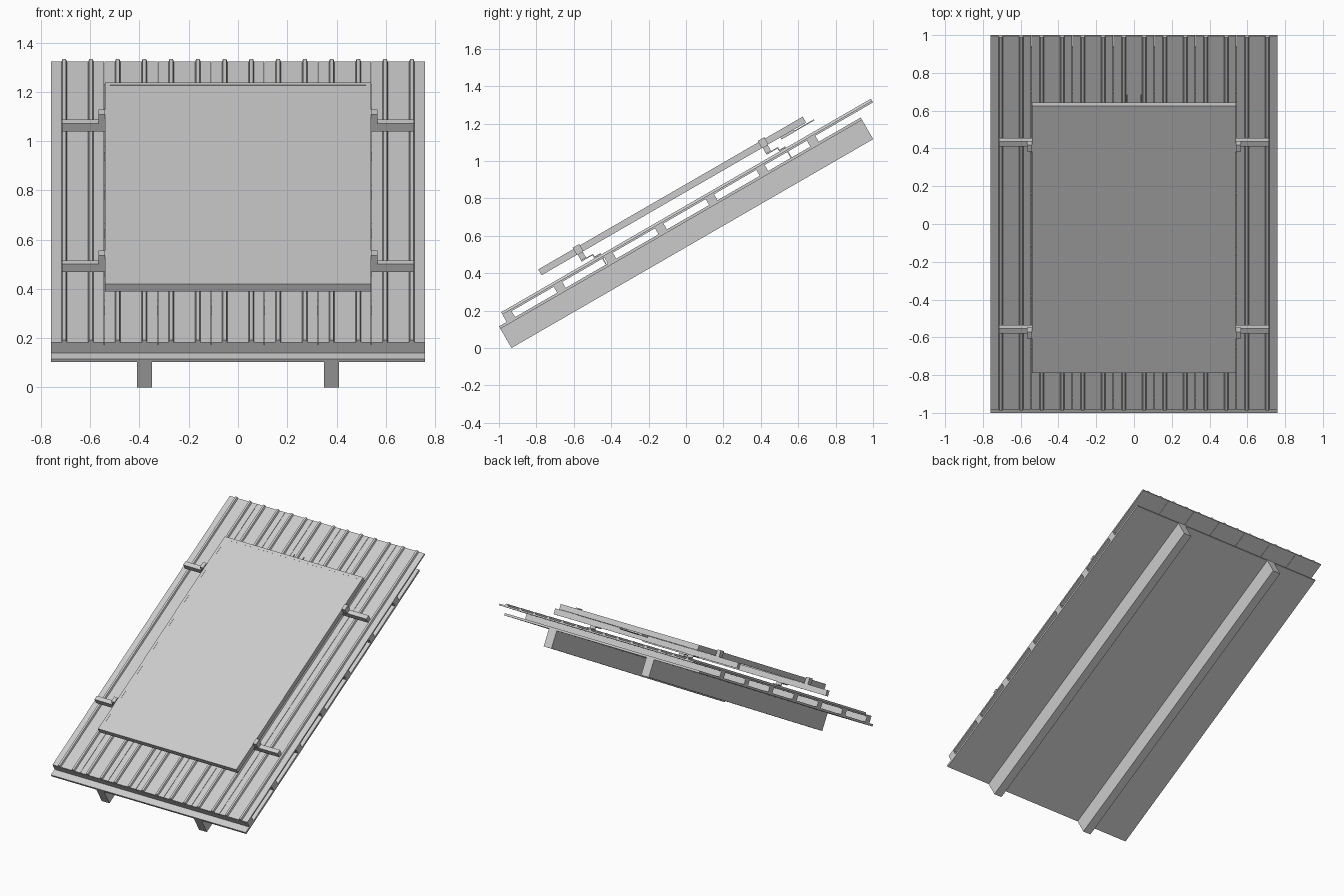
import bpy, bmesh, math
from mathutils import Matrix, Vector

if "Cube" in bpy.data.objects:
    bpy.data.objects.remove(bpy.data.objects["Cube"])

# Everything is laid out flat in roof space (x across, u up the slope, n normal), then pitched 30 degrees
PITCH = Matrix.Rotation(math.radians(30), 4, 'X')


def finish(name, bm):
    bmesh.ops.recalc_face_normals(bm, faces=bm.faces)
    bm.transform(PITCH)
    me = bpy.data.meshes.new(name)
    bm.to_mesh(me)
    bm.free()
    ob = bpy.data.objects.new(name, me)
    bpy.context.collection.objects.link(ob)
    return ob


def add_box(bm, x, u, n):
    size = Vector((x[1] - x[0], u[1] - u[0], n[1] - n[0]))
    mid = Vector((sum(x), sum(u), sum(n))) / 2
    bmesh.ops.create_cube(bm, size=1, matrix=Matrix.Translation(mid) @ Matrix.Diagonal((*size, 1)))


def box(name, x, u, n):
    bm = bmesh.new()
    add_box(bm, x, u, n)
    return finish(name, bm)


def prism(name, points, direction):
    bm = bmesh.new()
    face = bm.faces.new([bm.verts.new(p) for p in points])
    ext = bmesh.ops.extrude_face_region(bm, geom=[face])
    verts = [v for v in ext['geom'] if isinstance(v, bmesh.types.BMVert)]
    bmesh.ops.translate(bm, verts=verts, vec=direction)
    if not face.is_valid or len(bm.faces) < len(points) + 2:
        bm.faces.new([v for v in bm.verts if v not in verts])
    return finish(name, bm)


# Rafters and deck board
for side in (-1, 1):
    box("rafter", sorted((side * 0.35, side * 0.41)), (-0.808, 1.425), (0.4665, 0.585))
box("roof_deck", (-0.76, 0.76), (-0.808, 1.425), (0.585, 0.60))

# Cross battens
for i in range(7):
    c = -0.735 + i * 0.3125
    box("batten", (-0.76, 0.76), (c - 0.026, c + 0.026), (0.60, 0.637))

# Ribbed roof sheets, two ribs each, side by side
START, END, WIDTH = -0.76, 1.5225, 1.52 / 7
for i in range(7):
    x0 = -0.76 + i * WIDTH
    x1 = x0 + WIDTH - (0.002 if i < 6 else 0)
    prof = [(x0, 0.637), (x0, 0.648)]
    for k in (0.25, 0.75):
        c = x0 + k * WIDTH
        prof += [(c - 0.011, 0.648), (c - 0.007, 0.660), (c + 0.007, 0.660), (c + 0.011, 0.648)]
    prof += [(x1, 0.648), (x1, 0.637)]
    prism("roof_sheet", [(x, START, n) for x, n in prof], (0, END - START, 0))

# Rails with end clamps and roof hooks
for rail in (-0.252, 0.89):
    box("mounting_rail", (-0.715, 0.715), (rail, rail + 0.031), (0.685, 0.723))
    for side in (-1, 1):
        box("end_clamp", sorted((side * 0.54, side * 0.566)), (rail - 0.005, rail + 0.036), (0.723, 0.767))
        t = 0.006
        hook = [(0, 0.685), (0.073, 0.685), (0.073, 0.668), (0.109, 0.668), (0.109, 0.60),
                (0.109 - t, 0.60), (0.109 - t, 0.668 - t), (0.073 - t, 0.668 - t),
                (0.073 - t, 0.685 - t), (0, 0.685 - t)]
        prism("roof_hook", [(side * 0.38 - 0.02, rail + u, n) for u, n in hook], (0.04, 0, 0))

# Panel: frame bars around a nearly flush plate
PX, PU, PN, B = 0.54, (-0.474, 1.159), (0.723, 0.759), 0.02
bm = bmesh.new()
for side in (-1, 1):
    add_box(bm, sorted((side * PX, side * (PX - B))), PU, PN)
add_box(bm, (B - PX, PX - B), (PU[0], PU[0] + B), PN)
add_box(bm, (B - PX, PX - B), (PU[1] - B, PU[1]), PN)
finish("panel_frame", bm)
box("panel_plate", (B - PX, PX - B), (PU[0] + B, PU[1] - B), (0.735, 0.7585))

# Junction box and its two leads poking out at the top
box("junction_box", (-0.06, 0.06), (1.0, 1.08), (0.710, 0.735))
for x in (-0.037, 0.037):
    box("lead", (x - 0.003, x + 0.003), (1.0, 1.203), (0.711, 0.717))
